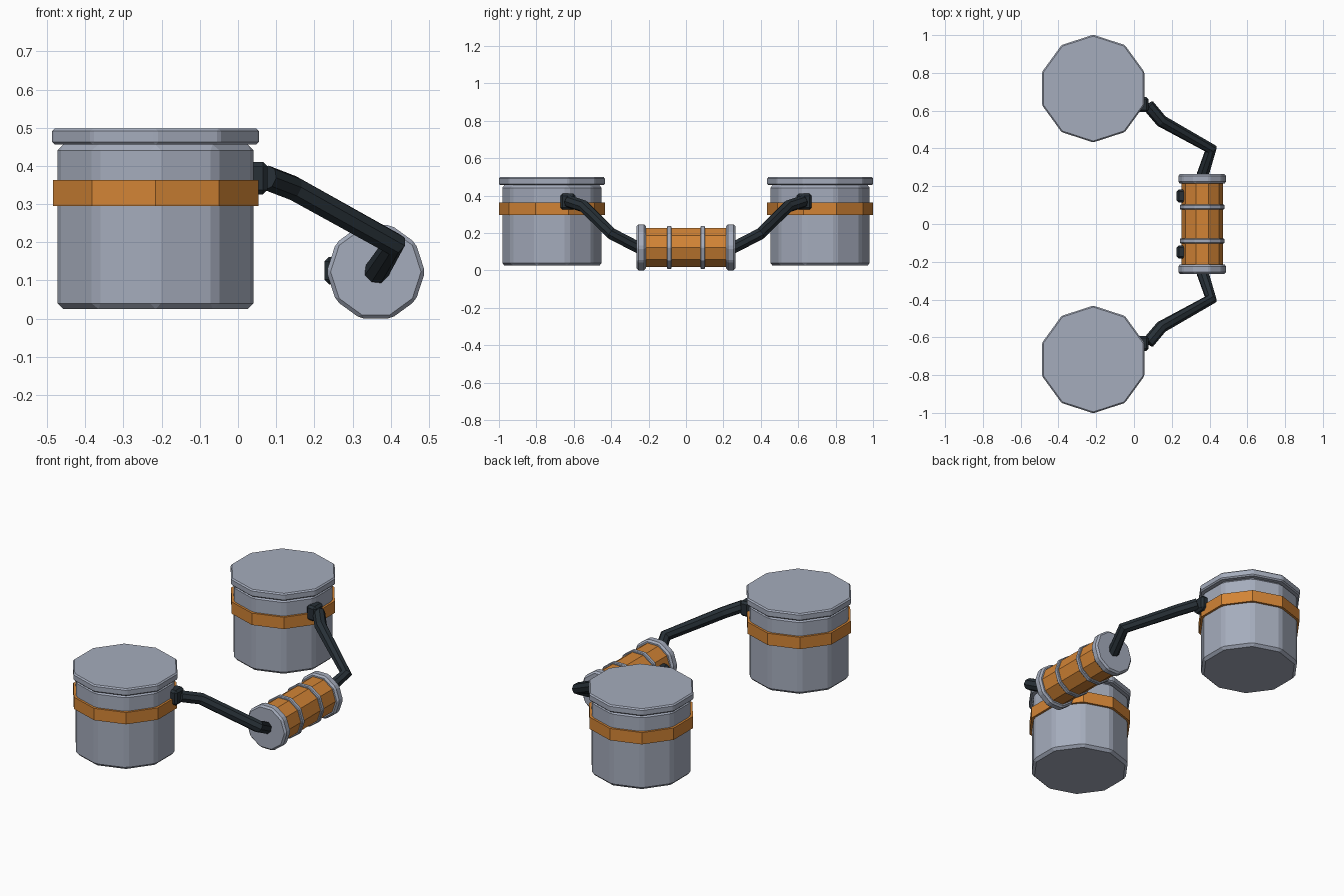
import bpy, bmesh, math
from mathutils import Vector

if "Cube" in bpy.data.objects:
    bpy.data.objects.remove(bpy.data.objects["Cube"])


def material(name, rgb):
    m = bpy.data.materials.new(name)
    m.diffuse_color = (*rgb, 1.0)
    m.use_nodes = True
    m.node_tree.nodes["Principled BSDF"].inputs["Base Color"].default_value = m.diffuse_color
    return m


METAL = material("grey metal", (0.376, 0.413, 0.503))
ORANGE = material("orange paint", (0.645, 0.231, 0.036))
RUBBER = material("dark rubber", (0.020, 0.029, 0.037))


def finish(name, bm, mat, bevel):
    bmesh.ops.recalc_face_normals(bm, faces=bm.faces)
    me = bpy.data.meshes.new(name)
    bm.to_mesh(me)
    bm.free()
    me.materials.append(mat)
    ob = bpy.data.objects.new(name, me)
    bpy.context.collection.objects.link(ob)
    if bevel:
        mod = ob.modifiers.new("chamfer", 'BEVEL')
        mod.width = bevel
        mod.segments = 1
        mod.limit_method = 'ANGLE'
        mod.angle_limit = math.radians(30)
    return ob


def prism(name, mat, center, radius, lo, hi, axis, bevel=0.0):
    """Ten-sided prism along z (corner facing y) or along y (corner facing x)."""
    bm = bmesh.new()
    ring = []
    for i in range(10):
        a = i * math.tau / 10
        u, v = radius * math.cos(a), radius * math.sin(a)
        if axis == 'Z':
            co = (center[0] + v, center[1] + u, lo)
        else:
            co = (center[0] + u, lo, center[1] + v)
        ring.append(bm.verts.new(co))
    base = bm.faces.new(ring)
    top = bmesh.ops.extrude_face_region(bm, geom=[base], use_keep_orig=True)
    moved = [g for g in top["geom"] if isinstance(g, bmesh.types.BMVert)]
    step = Vector((0, 0, hi - lo)) if axis == 'Z' else Vector((0, hi - lo, 0))
    bmesh.ops.translate(bm, verts=moved, vec=step)
    return finish(name, bm, mat, bevel)


def block(name, mat, center, size, bevel):
    bm = bmesh.new()
    bmesh.ops.create_cube(bm, size=1.0)
    bmesh.ops.scale(bm, verts=bm.verts, vec=size)
    bmesh.ops.translate(bm, verts=bm.verts, vec=center)
    return finish(name, bm, mat, bevel)


def tube(name, mat, points, radius):
    cu = bpy.data.curves.new(name, 'CURVE')
    cu.dimensions = '3D'
    cu.bevel_depth = radius
    cu.bevel_resolution = 2
    cu.use_fill_caps = True
    sp = cu.splines.new('POLY')
    sp.points.add(len(points) - 1)
    for p, co in zip(sp.points, points):
        p.co = (*co, 1.0)
    sp.use_smooth = False
    cu.materials.append(mat)
    ob = bpy.data.objects.new(name, cu)
    bpy.context.collection.objects.link(ob)
    return ob


DRUM = (0.361, 0.1227)  # x, z of the horizontal drum axis

# Horizontal drum joining the two sides
prism("drum", ORANGE, DRUM, 0.11, -0.22, 0.22, 'Y')

for side, s in (("front", -1), ("back", 1)):
    # Upright canister with lid and painted band
    c = (-0.216, s * 0.717)
    prism(side + "_canister", METAL, c, 0.270, 0.025, 0.456, 'Z', 0.015)
    prism(side + "_lid", METAL, c, 0.285, 0.456, 0.498, 'Z', 0.007)
    prism(side + "_band", ORANGE, c, 0.283, 0.295, 0.363, 'Z')

    # Drum end cap, drum ring and rear mounting stud
    y0, y1 = sorted((s * 0.214, s * 0.264))
    prism(side + "_drum_cap", METAL, DRUM, 0.129, y0, y1, 'Y', 0.01)
    y0, y1 = sorted((s * 0.077, s * 0.102))
    prism(side + "_drum_ring", METAL, DRUM, 0.12, y0, y1, 'Y', 0.004)
    block(side + "_drum_stud", RUBBER, (0.254, s * 0.148, 0.126),
          (0.056, 0.07, 0.072), 0.012)

    # Hose socket on the canister and hose to the drum
    block(side + "_hose_socket", RUBBER, (0.047, s * 0.632, 0.368),
          (0.06, 0.08, 0.086), 0.012)
    path = [(0.075, 0.628, 0.369), (0.145, 0.545, 0.342),
            (0.408, 0.398, 0.196), (0.362, 0.255, 0.122)]
    tube(side + "_hose", RUBBER, [(x, s * y, z) for x, y, z in path], 0.033)
